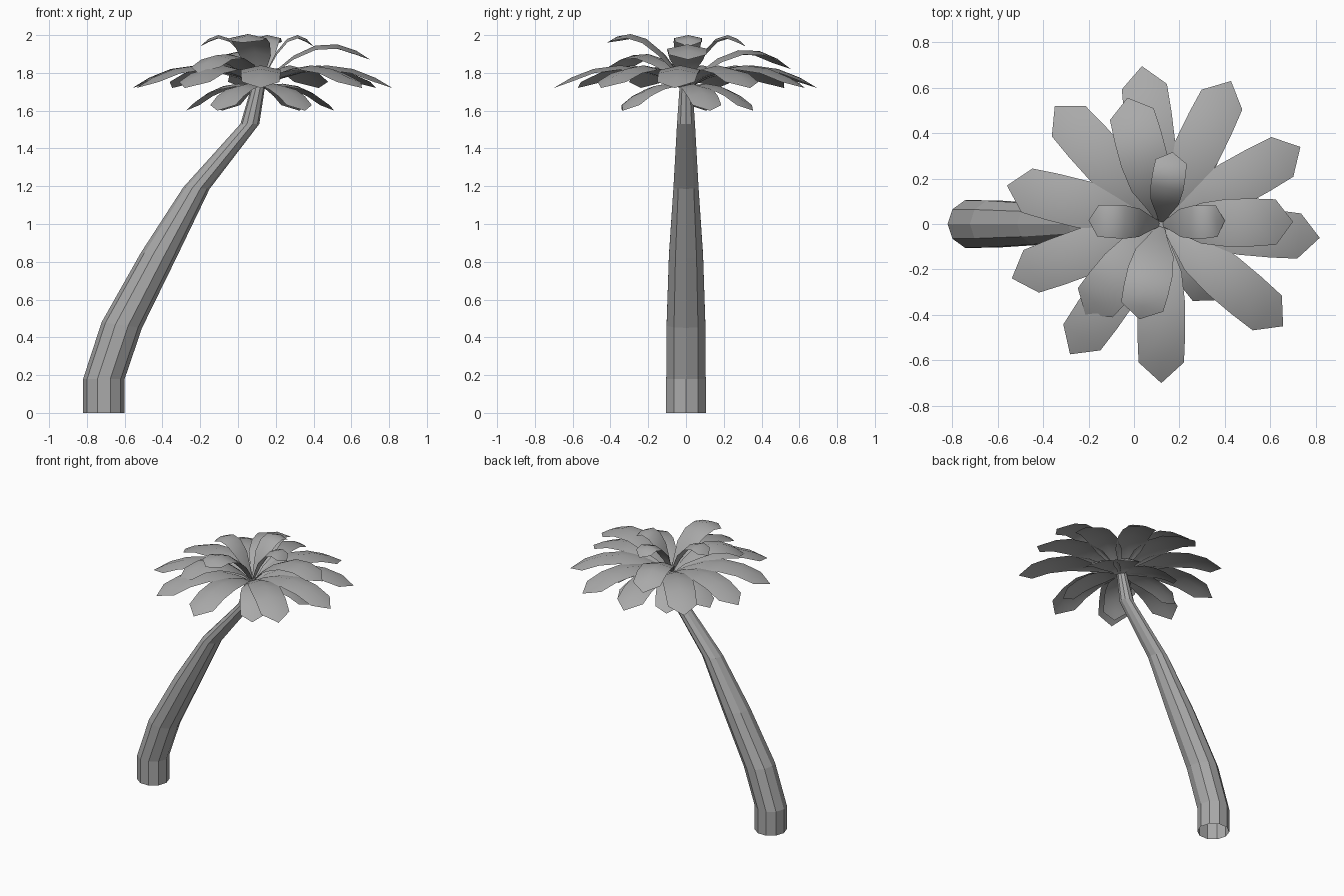
import bpy, bmesh, math
from mathutils import Matrix, Vector

cube = bpy.data.objects.get("Cube")
if cube:
    bpy.data.objects.remove(cube)

grey = bpy.data.materials.new("plain grey")
grey.use_nodes = True
colour = (0.4, 0.4, 0.4, 1)
grey.diffuse_color = colour
grey.node_tree.nodes["Principled BSDF"].inputs["Base Color"].default_value = colour


def finish(name, bm):
    mesh = bpy.data.meshes.new(name)
    bm.to_mesh(mesh)
    bm.free()
    mesh.materials.append(grey)
    obj = bpy.data.objects.new(name, mesh)
    bpy.context.collection.objects.link(obj)
    return obj


def bridge(bm, a, b, closed):
    n = len(a)
    for i in range(n if closed else n - 1):
        j = (i + 1) % n
        bm.faces.new((a[i], a[j], b[j], b[i]))


# Leaning trunk, open at the foot: x, z, radius and tilt of each ring
SIDES = 10
RINGS = [(-0.71, 0, 0.11, 0), (-0.71, 0.18, 0.11, 0), (-0.615, 0.465, 0.108, 8),
         (-0.42, 0.835, 0.095, 8), (-0.22, 1.19, 0.07, 3),
         (0.063, 1.53, 0.05, 0), (0.11, 1.74, 0.035, 0)]
bm = bmesh.new()
last = None
for x, z, radius, tilt in RINGS:
    turn = Matrix.Rotation(math.radians(tilt), 3, 'Y')
    ring = []
    for i in range(SIDES):
        a = math.tau * i / SIDES
        p = turn @ Vector((radius * math.cos(a), radius * math.sin(a), 0))
        ring.append(bm.verts.new(p + Vector((x, 0, z))))
    if last:
        bridge(bm, last, ring, True)
    last = ring
bm.faces.new(last)
finish("trunk", bm)

# Outline of a leaf: share of its length, share of its half width
OUTLINE = [(0, 0.12), (0.15, 0.45), (0.3, 0.85), (0.5, 1), (0.7, 1), (0.87, 0.95)]


def leaf(name, angle, reach, rise, arch, half_width):
    """Arched leaf with a raised midrib and a pointed tip."""
    bm = bmesh.new()
    spin = Matrix.Rotation(math.radians(angle), 3, 'Z')
    root = Vector((0.12, 0, 1.72))

    def vert(t, side, drop):
        height = rise * t + arch * 4 * t * (1 - t) - drop
        return bm.verts.new(root + spin @ Vector((reach * t, side, height)))

    last = None
    for t, w in OUTLINE:
        w *= half_width
        row = [vert(t, -w, w * 0.22), vert(t, 0, 0), vert(t, w, w * 0.22)]
        if last:
            bridge(bm, row, last, False)
        last = row
    tip = vert(1, 0, 0)
    for i in range(2):
        bm.faces.new((tip, last[i + 1], last[i]))
    bmesh.ops.recalc_face_normals(bm, faces=bm.faces)
    bm.faces.ensure_lookup_table()
    if sum(f.normal.z for f in bm.faces) < 0:
        bmesh.ops.reverse_faces(bm, faces=bm.faces)
    obj = finish(name, bm)
    obj.data.shade_smooth()


# Wide middle whorl
for k, angle in enumerate((-5, 29, 64, 97, 132, 166, 200, 235, 270, 320)):
    leaf(f"middle_leaf_{k + 1}", angle, 0.70, 0, 0.12, 0.105)

# Drooping lower whorl
for k, angle in enumerate((18, 60, 120, 165, 236, 305)):
    leaf(f"lower_leaf_{k + 1}", angle, 0.41, -0.12, 0.07, 0.085)

# Raised upper leaves: angle, reach, rise, arch, half width
UPPER = [(1, 0.58, 0.15, 0.15, 0.105), (105, 0.575, 0.1, 0.15, 0.105),
         (230, 0.52, 0.08, 0.14, 0.105), (257, 0.43, 0.24, 0.14, 0.1)]
for k, spec in enumerate(UPPER):
    leaf(f"upper_leaf_{k + 1}", *spec)

# Small upright crown leaves
for k, (angle, reach) in enumerate(((3, 0.28), (81, 0.32), (177, 0.32))):
    leaf(f"crown_leaf_{k + 1}", angle, reach, 0.22, 0.15, 0.073)
